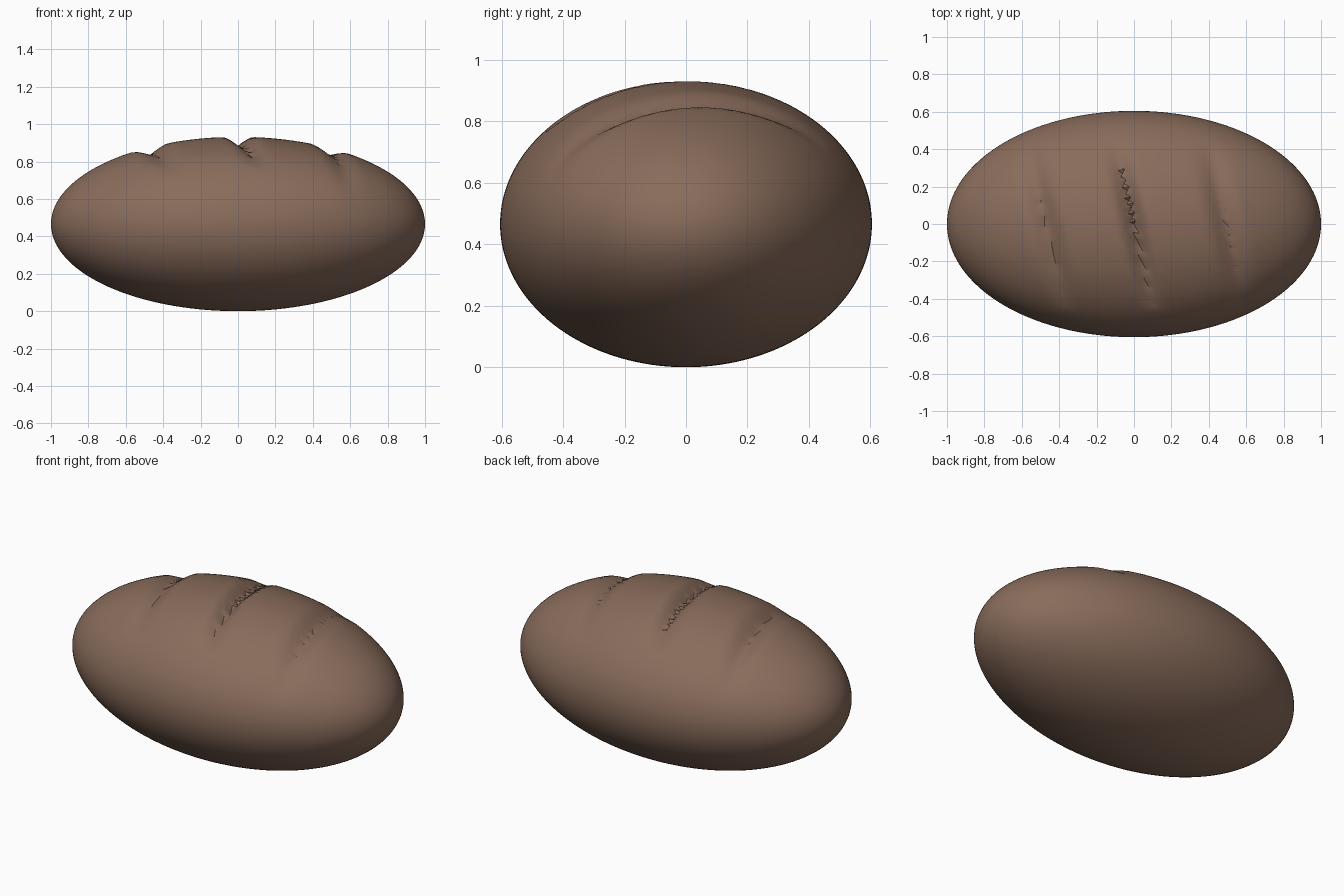
import bpy, bmesh, math

if "Cube" in bpy.data.objects:
    bpy.data.objects.remove(bpy.data.objects["Cube"])

RX, RY, RZ = 1.0, 0.605, 0.466
# slashes across the crust: centre x, depth, half width
SLASHES = [(-0.47, 0.05, 0.10), (0.0, 0.07, 0.085), (0.49, 0.045, 0.10)]
SLANT = -0.22

crust = bpy.data.materials.new("brown crust")
crust.diffuse_color = (0.25, 0.15, 0.105, 1)
crust.use_nodes = True
crust.node_tree.nodes["Principled BSDF"].inputs["Base Color"].default_value = crust.diffuse_color

# loaf body: a squashed sphere
bm = bmesh.new()
bmesh.ops.create_icosphere(bm, subdivisions=6, radius=1.0)
for v in bm.verts:
    x, y, z = v.co.x * RX, v.co.y * RY, v.co.z * RZ
    # V-shaped slashes on the top, fading out down the sides
    if z > 0:
        fade = max(0.0, 1 - (y / 0.46) ** 2)
        for cx, depth, half in SLASHES:
            d = abs(x - cx - SLANT * y) / half
            if d < 1:
                z -= depth * fade * (1 - d) ** 1.3
    v.co = (x, y, z + RZ)

me = bpy.data.meshes.new("loaf")
bm.to_mesh(me)
bm.free()
loaf = bpy.data.objects.new("loaf", me)
bpy.context.collection.objects.link(loaf)
me.materials.append(crust)

# smooth crust with crisp slashes
bpy.context.view_layer.objects.active = loaf
loaf.select_set(True)
bpy.ops.object.shade_smooth_by_angle(angle=math.radians(35))
